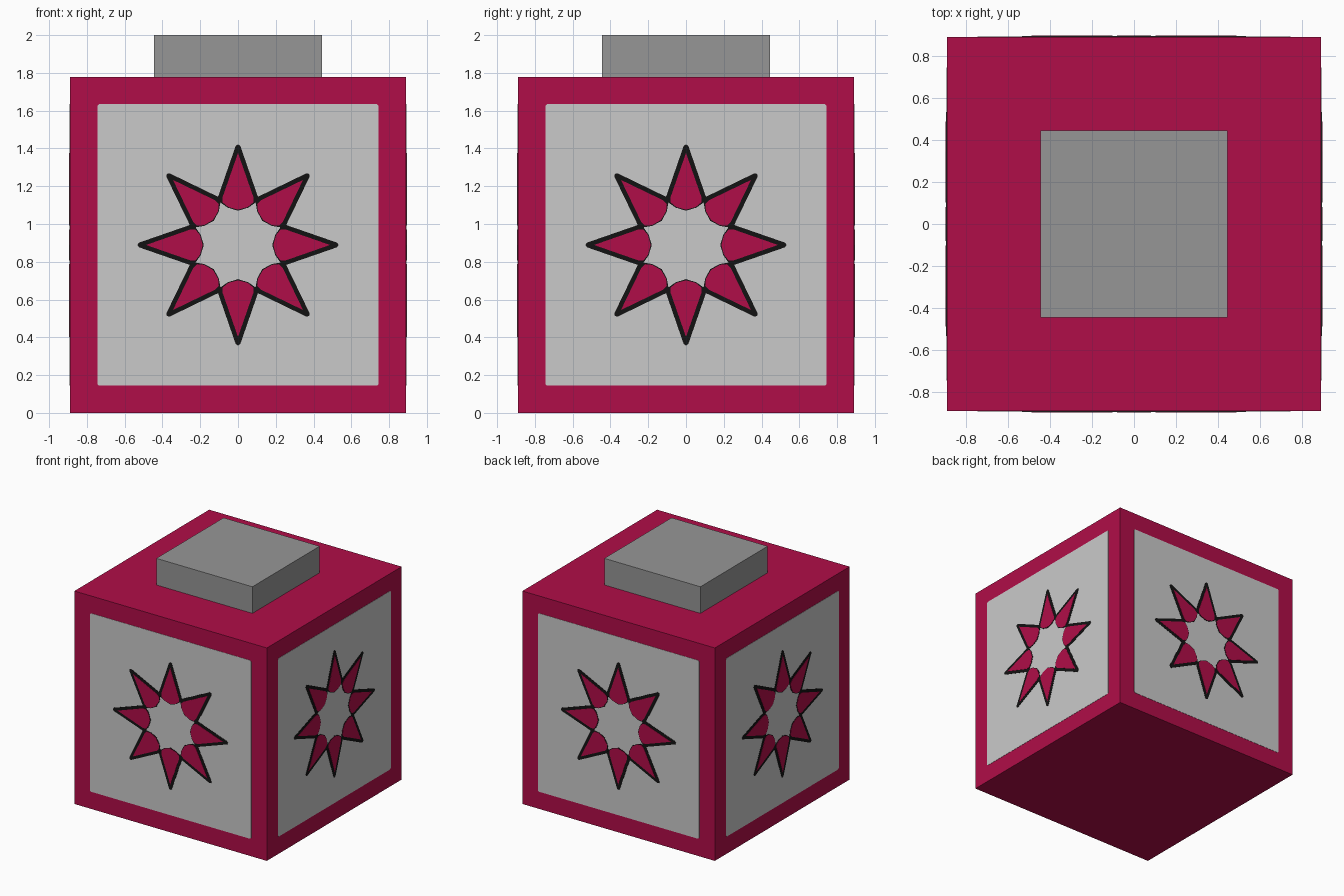
import bpy, bmesh, math
from mathutils import Matrix, Vector

if "Cube" in bpy.data.objects:
    bpy.data.objects.remove(bpy.data.objects["Cube"])

H = 0.889  # half size of the cube body


def material(name, rgb):
    m = bpy.data.materials.new(name)
    m.diffuse_color = (*rgb, 1)
    m.use_nodes = True
    m.node_tree.nodes["Principled BSDF"].inputs["Base Color"].default_value = m.diffuse_color
    return m


crimson = material("crimson", (0.434, 0.004, 0.065))
light_grey = material("light grey", (0.59, 0.59, 0.59))
mid_grey = material("mid grey", (0.305, 0.305, 0.305))
black = material("black", (0.006, 0.006, 0.006))


def finish(name, bm, mat):
    bmesh.ops.recalc_face_normals(bm, faces=bm.faces)
    mesh = bpy.data.meshes.new(name)
    bm.to_mesh(mesh)
    bm.free()
    mesh.materials.append(mat)
    obj = bpy.data.objects.new(name, mesh)
    bpy.context.collection.objects.link(obj)


def box(name, half, z0, z1, mat):
    bm = bmesh.new()
    bmesh.ops.create_cube(bm, size=1)
    bmesh.ops.scale(bm, vec=(2 * half, 2 * half, z1 - z0), verts=bm.verts)
    bmesh.ops.translate(bm, vec=(0, 0, (z0 + z1) / 2), verts=bm.verts)
    finish(name, bm, mat)


def side_plates(name, polygons, inner, outer, mat):
    """Thin raised polygons, repeated on the four upright sides."""
    for side, label in enumerate(("front", "right", "back", "left")):
        turn = Matrix.Rotation(side * math.pi / 2, 3, 'Z')
        bm = bmesh.new()
        for poly in polygons:
            low, high = ([bm.verts.new(turn @ Vector((u, -H - d, H + v))) for u, v in poly]
                         for d in (inner, outer))
            bm.faces.new(high)
            for i in range(len(poly)):
                j = (i + 1) % len(poly)
                bm.faces.new((high[i], low[i], low[j], high[j]))
        finish(f"{label}_{name}", bm, mat)


def star(half_petal):
    """Mirror half a petal (radius, half width) and repeat it eight times."""
    petal = half_petal + [(r, -w) for r, w in reversed(half_petal) if w > 0]
    polys = []
    for k in range(8):
        c, s = math.cos(k * math.pi / 4), math.sin(k * math.pi / 4)
        polys.append([(r * c - w * s, r * s + w * c) for r, w in petal])
    return polys


# Body and top cap
box("body", H, 0, 2 * H, crimson)
box("top_cap", 0.444, 2 * H - 0.005, 2.0, mid_grey)

# Panels with tiny clipped corners
a, b = 0.745, 0.735
panel = [(a, b), (b, a), (-b, a), (-a, b), (-a, -b), (-b, -a), (b, -a), (a, -b)]
side_plates("panel", [panel], -0.001, 0.002, light_grey)

# Eight-pointed star: dark outline below, crimson petals above
outline = [(0.532, 0), (0.525, 0.012), (0.255, 0.1056), (0.225, 0.0932), (0.198, 0.055), (0.181, 0)]
fill = [(0.487, 0), (0.255, 0.081), (0.225, 0.081), (0.201, 0.052), (0.187, 0)]
side_plates("star_outline", star(outline), 0.001, 0.004, black)
side_plates("star_petals", star(fill), 0.003, 0.006, crimson)
